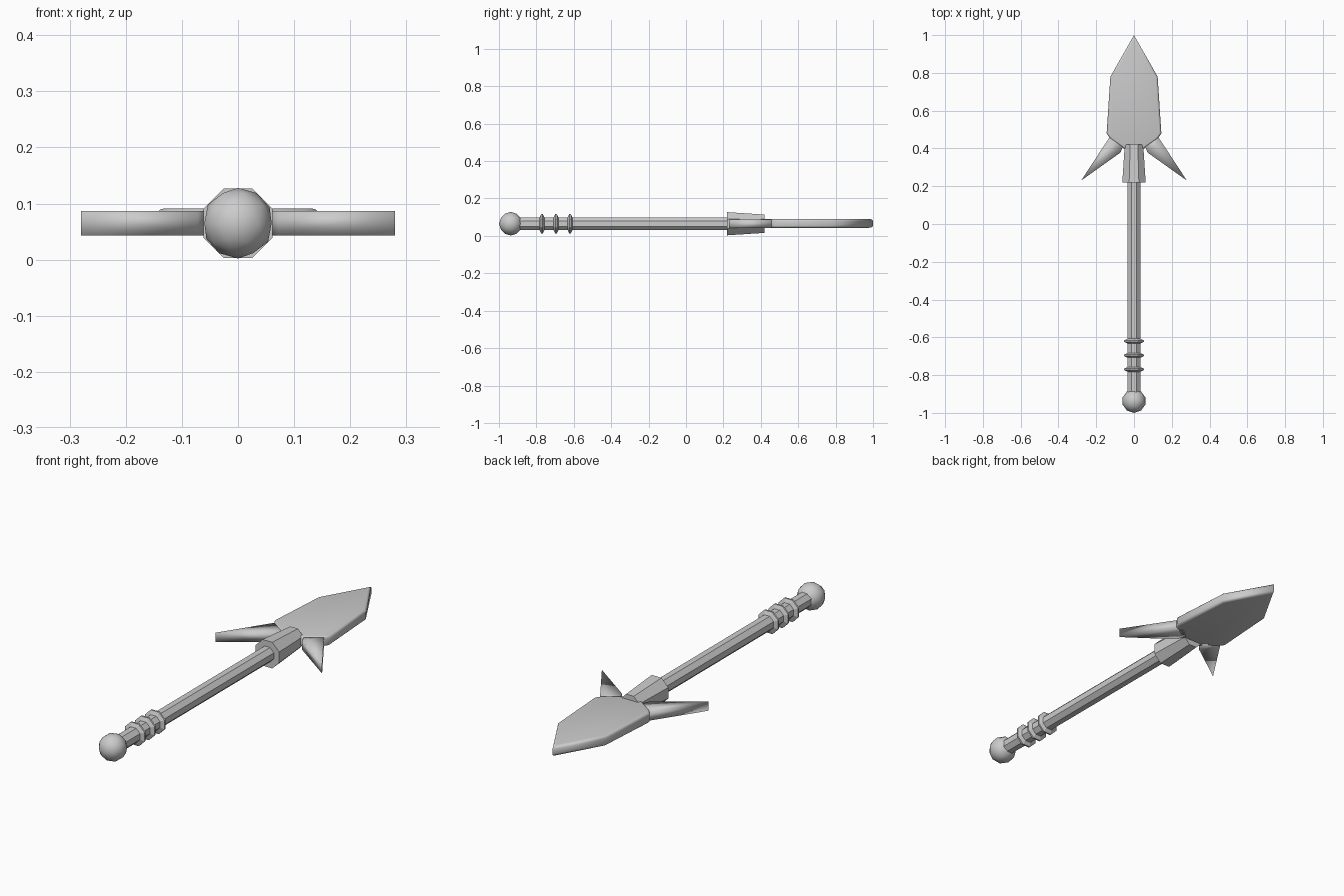
import bpy, bmesh, math
from mathutils import Matrix, Vector

if "Cube" in bpy.data.objects:
    bpy.data.objects.remove(bpy.data.objects["Cube"])

AXIS_Z = 0.065
steel = bpy.data.materials.new("grey_steel")
steel.diffuse_color = (0.6, 0.6, 0.6, 1)
steel.use_nodes = True
steel.node_tree.nodes["Principled BSDF"].inputs["Base Color"].default_value = steel.diffuse_color


def finish(name, bm, smooth):
    bmesh.ops.recalc_face_normals(bm, faces=bm.faces[:])
    for f in bm.faces:
        f.smooth = smooth
    mesh = bpy.data.meshes.new(name)
    bm.to_mesh(mesh)
    bm.free()
    mesh.materials.append(steel)
    obj = bpy.data.objects.new(name, mesh)
    bpy.context.collection.objects.link(obj)
    return obj


def lathe(name, profile, sides=8):
    """Flat-sided turned part along y; profile is (y, corner radius)."""
    bm = bmesh.new()
    loops = []
    for y, r in profile:
        angles = [2 * math.pi * (i + 0.5) / sides for i in range(sides)]
        loops.append([bm.verts.new((r * math.cos(a), y, AXIS_Z + r * math.sin(a)))
                      for a in angles])
    for a, b in zip(loops, loops[1:]):
        for i in range(sides):
            j = (i + 1) % sides
            bm.faces.new((a[i], a[j], b[j], b[i]))
    bm.faces.new(loops[0])
    bm.faces.new(loops[-1])
    return finish(name, bm, False)


def slab(name, outline, z0, z1, bevel=0):
    """Extruded outline with softly rounded edges."""
    bm = bmesh.new()
    face = bm.faces.new([bm.verts.new((x, y, z0)) for x, y in outline])
    new = bmesh.ops.extrude_face_region(bm, geom=[face])["geom"]
    bmesh.ops.translate(bm, vec=(0, 0, z1 - z0),
                        verts=[v for v in new if isinstance(v, bmesh.types.BMVert)])
    if bevel:
        rim = [e for e in bm.edges if abs(e.verts[0].co.z - e.verts[1].co.z) < 1e-5]
        bmesh.ops.bevel(bm, geom=rim, offset=bevel, segments=3,
                        profile=0.5, affect='EDGES')
    return finish(name, bm, True)


# Handle: shaft, grip rings and flared socket
lathe("shaft", [(-0.92, 0.037), (0.40, 0.037)])
for i, y in enumerate((-0.77, -0.695, -0.62)):
    lathe(f"grip_ring_{i + 1}", [(y - 0.013, 0.036), (y - 0.004, 0.056),
                                 (y + 0.004, 0.056), (y + 0.013, 0.036)])
lathe("socket", [(0.22, 0.067), (0.42, 0.053)])

# Round pommel
bm = bmesh.new()
bmesh.ops.create_icosphere(bm, subdivisions=2, radius=0.063,
                           matrix=Matrix.Translation(Vector((0, -0.937, AXIS_Z))))
finish("pommel", bm, True)

# Blade
half = [(0.04, 0.39), (0.125, 0.45), (0.145, 0.48), (0.125, 0.78)]
outline = half + [(0, 1.0)] + [(-x, y) for x, y in reversed(half)]
slab("blade", outline, 0.043, 0.091, 0.012)

# Swept-back barbs
barb = [(0.05, 0.43), (0.072, 0.378), (0.28, 0.23), (0.132, 0.455), (0.10, 0.47)]
for side, s in (("right", 1), ("left", -1)):
    slab(f"{side}_barb", [(s * x, y) for x, y in barb], 0.043, 0.087)
